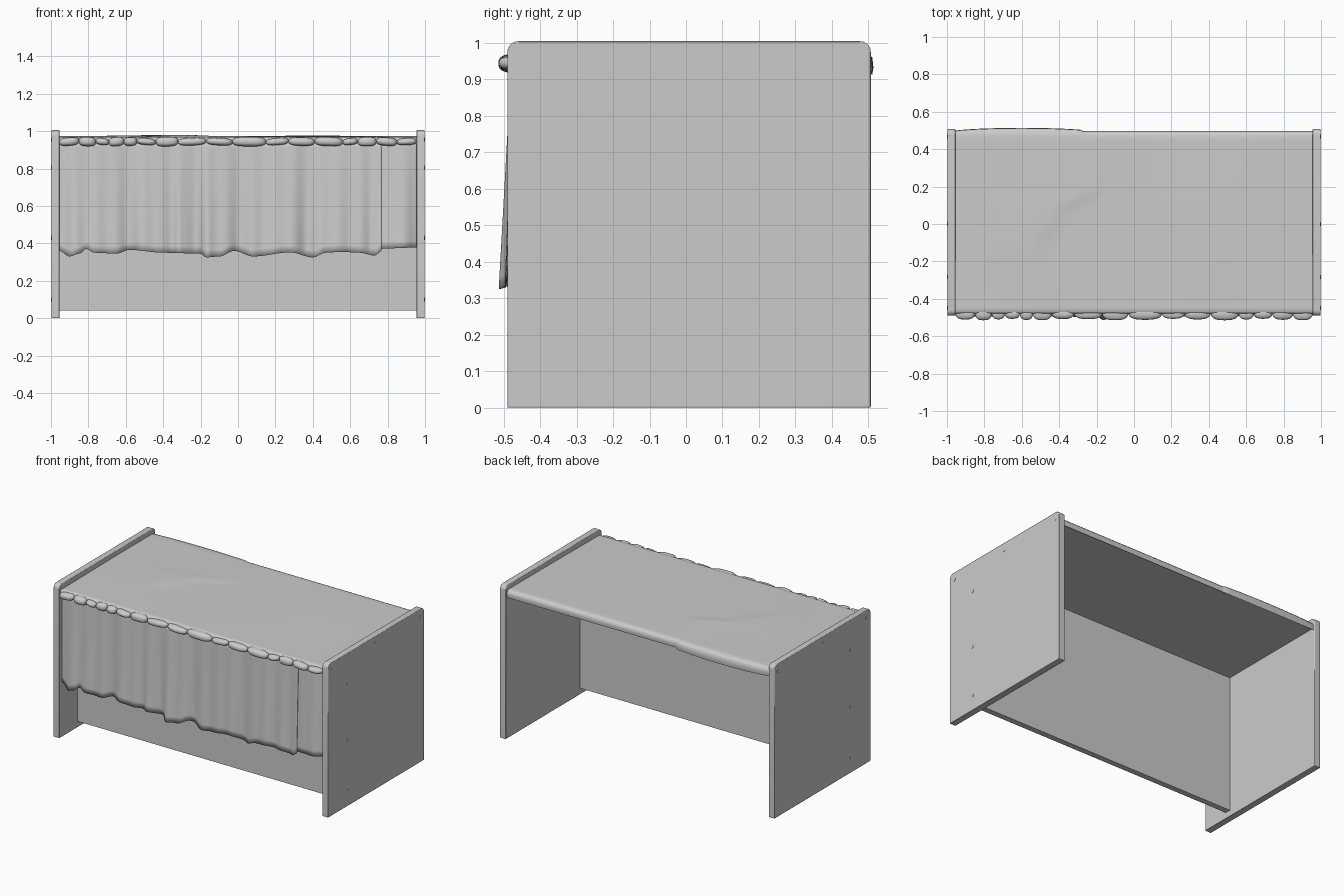
import bpy, bmesh, math
from mathutils import Matrix

cube = bpy.data.objects.get("Cube")
if cube:
    bpy.data.objects.remove(cube, do_unlink=True)

grey = bpy.data.materials.new("plain grey")
grey.use_nodes = True
GREY = (0.6, 0.6, 0.6, 1)
grey.diffuse_color = GREY
grey.node_tree.nodes["Principled BSDF"].inputs["Base Color"].default_value = GREY


def finish(name, bm, smooth=None):
    bmesh.ops.recalc_face_normals(bm, faces=bm.faces)
    mesh = bpy.data.meshes.new(name)
    bm.to_mesh(mesh)
    bm.free()
    mesh.materials.append(grey)
    ob = bpy.data.objects.new(name, mesh)
    bpy.context.collection.objects.link(ob)
    if smooth:
        bpy.ops.object.select_all(action='DESELECT')
        ob.select_set(True)
        bpy.context.view_layer.objects.active = ob
        bpy.ops.object.shade_smooth_by_angle(angle=math.radians(smooth))
    return ob


def box_mesh(x0, x1, y0, y1, z0, z1):
    bm = bmesh.new()
    bmesh.ops.create_cube(bm, size=1)
    for v in bm.verts:
        v.co.x = x0 if v.co.x < 0 else x1
        v.co.y = y0 if v.co.y < 0 else y1
        v.co.z = z0 if v.co.z < 0 else z1
    return bm


def sheet(name, nu, nv, point, smooth=50, thickness=0):
    """Grid surface: point(u, v) with u and v from 0 to 1."""
    bm = bmesh.new()
    rows = [[bm.verts.new(point(i / nu, j / nv)) for i in range(nu + 1)]
            for j in range(nv + 1)]
    for a, b in zip(rows, rows[1:]):
        for i in range(nu):
            bm.faces.new((a[i], a[i + 1], b[i + 1], b[i]))
    ob = finish(name, bm, smooth)
    if thickness:
        mod = ob.modifiers.new("cloth thickness", 'SOLIDIFY')
        mod.thickness = thickness
        mod.offset = 0
    return ob


def lerp_table(points, x):
    for (xa, a), (xb, b) in zip(points, points[1:]):
        if x <= xb:
            t = max(0, (x - xa) / (xb - xa))
            return a + (b - a) * t * t * (3 - 2 * t)
    return points[-1][1]


# Side panels with rounded top corners, and their screw caps
for side, label in ((-1, "right"), (1, "left")):
    xs = sorted((side * 0.955, side * 0.998))
    bm = box_mesh(*xs, -0.49, 0.507, 0, 1.005)
    corners = [e for e in bm.edges if all(v.co.z > 0.9 for v in e.verts)
               and abs(e.verts[0].co.x - e.verts[1].co.x) > 0.01]
    bmesh.ops.bevel(bm, geom=corners, offset=0.03, segments=6, profile=0.5, affect='EDGES')
    panel = finish(label + "_side_panel", bm, 30)
    bev = panel.modifiers.new("soft edge", 'BEVEL')
    bev.width = 0.003
    bev.segments = 2
    bev.limit_method = 'ANGLE'

    bm = bmesh.new()
    for y, z in ((-0.45, 0.955), (0, 0.955), (0.468, 0.955),
                 (-0.284, 0.805), (-0.284, 0.43), (-0.284, 0.1)):
        place = Matrix.Translation((side * 0.9975, y, z)) @ Matrix.Rotation(math.pi / 2, 4, 'Y')
        bmesh.ops.create_cone(bm, cap_ends=True, segments=20, radius1=0.011,
                              radius2=0.011, depth=0.005, matrix=place)
    finish(label + "_screw_caps", bm, 30)

# Board under the cloth and the upright front board
finish("table_top", box_mesh(-0.956, 0.956, -0.465, 0.49, 0.935, 0.963))
finish("modesty_panel", box_mesh(-0.956, 0.956, -0.303, -0.265, 0.04, 0.936))

# Cloth over the table top, its back edge turned down
section = [(-0.476, 0.935), (-0.478, 0.962), (-0.47, 0.969)]
section += [(-0.47 + 0.94 * k / 40, 0.969 + 0.005 * min(1, k / 25)) for k in range(1, 41)]
section += [(0.484, 0.97), (0.493, 0.96), (0.496, 0.945), (0.493, 0.925)]
CREASE = [(-0.5, -0.25), (-0.4, -0.45), (-0.15, -0.56), (0.05, -0.45),
          (0.2, -0.22), (0.35, -0.22), (0.5, -0.28)]


def cloth_point(u, v):
    x = -0.955 + 1.91 * u
    y, z = section[round(v * (len(section) - 1))]
    if -0.47 < y < 0.48:
        d = x - lerp_table(CREASE, y)
        fade = math.sin(math.pi * (y + 0.47) / 0.95)
        z += 0.005 * fade * (math.exp(-(d / 0.25) ** 2) if d < 0 else math.exp(-(d / 0.06) ** 2))
        z += 0.002 * math.exp(-((x - 0.4) / 0.25) ** 2) * fade
    if y > 0.48 and x < -0.28:
        s = math.sin(math.pi * min(1, (x + 0.96) / 0.72)) ** 0.5
        y += 0.018 * s
        if z < 0.95:
            z -= 0.012 * s
    return x, y, z


sheet("top_cloth", 120, len(section) - 1, cloth_point, smooth=60)

# Hanging curtain: hem height along x, and pleats that deepen downwards
HEM = [(-0.955, 0.36), (-0.9, 0.33), (-0.85, 0.345), (-0.81, 0.37), (-0.77, 0.35),
       (-0.65, 0.345), (-0.58, 0.365), (-0.4, 0.35), (-0.2, 0.345), (-0.17, 0.325),
       (-0.1, 0.33), (-0.02, 0.36), (0.08, 0.33), (0.28, 0.352), (0.4, 0.325),
       (0.47, 0.35), (0.55, 0.355), (0.65, 0.35), (0.73, 0.335), (0.77, 0.36)]


def curtain_y(x, t):
    wave = (0.45 * math.sin(19 * x + 0.8) + 0.3 * math.sin(33 * x + 2)
            + 0.25 * math.sin(53 * x + 1))
    for fold, width in ((-0.32, 0.025), (-0.17, 0.03), (0.74, 0.03)):
        wave -= 0.7 * math.exp(-((x - fold) / width) ** 2)
    return max(-0.512, -0.468 - 0.016 * t + (0.008 + 0.016 * t) * wave)


def curtain(name, x0, x1, hem, back):
    def point(u, v):
        x = x0 + (x1 - x0) * u
        return x, curtain_y(x, v) + back, 0.95 + (hem(x) - 0.95) * v
    sheet(name, max(20, int((x1 - x0) * 120)), 16, point, 60, 0.003)


curtain("main_curtain", -0.955, 0.768, lambda x: lerp_table(HEM, x), 0)
curtain("end_curtain", 0.74, 0.955, lambda x: 0.37 + 0.008 * (x - 0.74) / 0.2, 0.008)

# Gathered puffs along the top of the curtain
EDGES = [-0.955, -0.85, -0.76, -0.69, -0.61, -0.54, -0.44, -0.32, -0.17, -0.03,
         0.15, 0.27, 0.41, 0.56, 0.64, 0.74, 0.85, 0.955]
bm = bmesh.new()
for i, (a, b) in enumerate(zip(EDGES, EDGES[1:])):
    half = (b - a) / 2
    drop = 0.022 + 0.004 * math.sin(i * 2.3)
    start = bmesh.ops.create_uvsphere(bm, u_segments=20, v_segments=10, radius=1)
    for v in start["verts"]:
        x, y, z = v.co
        # squarish cushion outline
        x, z = (math.copysign(abs(c) ** 0.7, c) for c in (x, z))
        v.co = ((a + b) / 2 + half * x,
                -0.48 + (0.031 + 0.004 * math.sin(i * 1.7)) * y,
                0.944 + drop * z + 0.004 * x * math.cos(i * 1.9))
finish("curtain_gathers", bm, 60)
